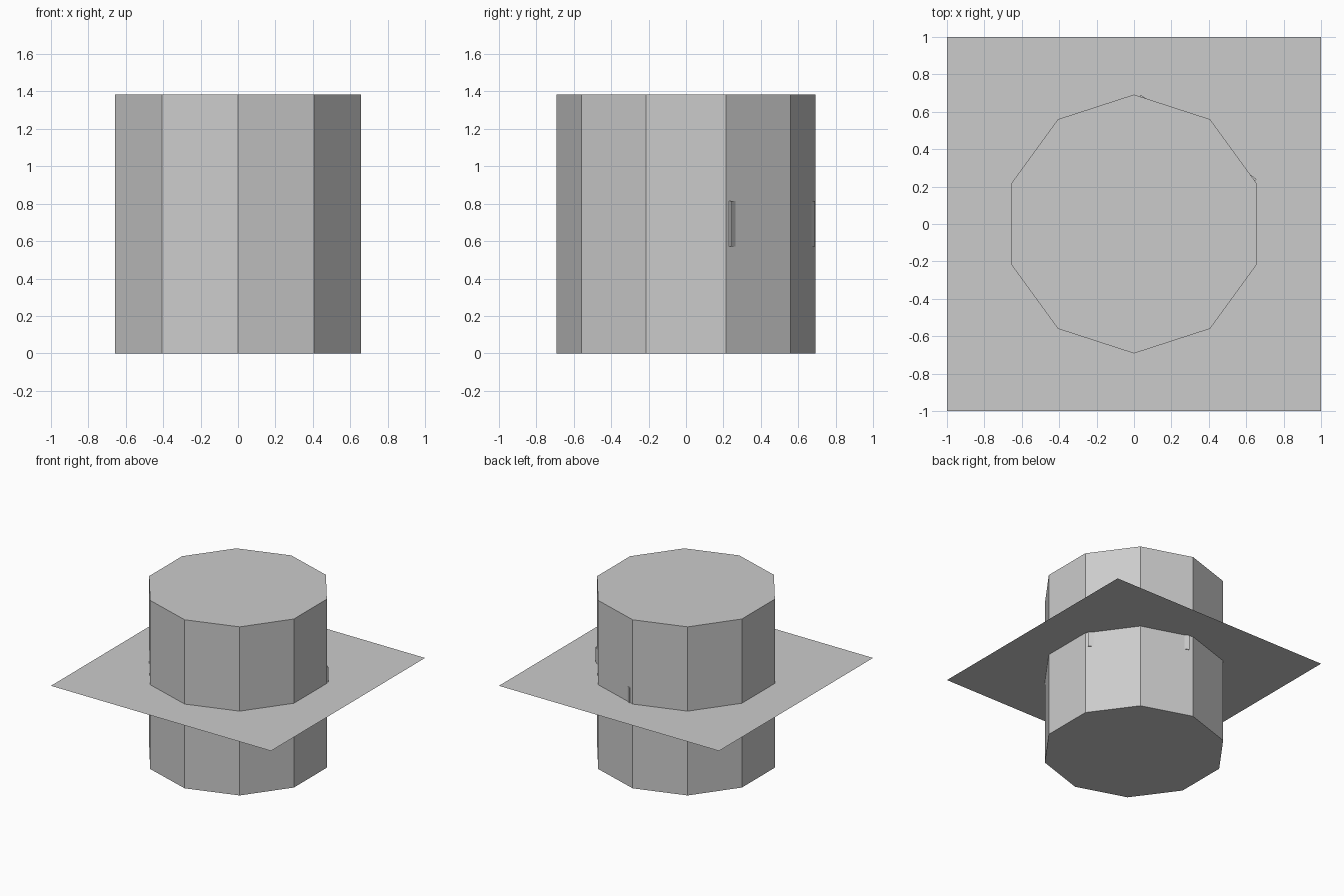
import bpy, bmesh, math

if "Cube" in bpy.data.objects:
    bpy.data.objects.remove(bpy.data.objects["Cube"])

grey = bpy.data.materials.new("light_grey")
grey.diffuse_color = (0.6, 0.6, 0.6, 1)
grey.use_nodes = True
grey.node_tree.nodes["Principled BSDF"].inputs["Base Color"].default_value = grey.diffuse_color


def prism(name, outline, z0, z1):
    """Extrude a counter-clockwise outline from z0 to z1; equal heights give a flat sheet."""
    bm = bmesh.new()
    face = bm.faces.new([bm.verts.new((x, y, z0)) for x, y in outline])
    if z1 > z0:
        top = bmesh.ops.extrude_face_region(bm, geom=[face], use_keep_orig=True)["geom"]
        verts = [v for v in top if isinstance(v, bmesh.types.BMVert)]
        bmesh.ops.translate(bm, verts=verts, vec=(0, 0, z1 - z0))
        bmesh.ops.recalc_face_normals(bm, faces=bm.faces)
    mesh = bpy.data.meshes.new(name)
    bm.to_mesh(mesh)
    bm.free()
    mesh.materials.append(grey)
    obj = bpy.data.objects.new(name, mesh)
    bpy.context.collection.objects.link(obj)
    return obj


RADIUS, HEIGHT, SIDES = 0.692, 1.385, 10

# ten-sided drum with a corner at the front and back
drum = [(RADIUS * math.sin(-2 * math.pi * i / SIDES), RADIUS * math.cos(2 * math.pi * i / SIDES))
        for i in range(SIDES)]
prism("drum", drum, 0, HEIGHT)

# flat square sheet through the middle
prism("sheet", [(-1, -1), (1, -1), (1, 1), (-1, 1)], HEIGHT / 2, HEIGHT / 2)

# slim upright fins breaking through two back-right walls
prism("right_fin", [(0.64, 0.225), (0.655, 0.24), (0.62, 0.266), (0.61, 0.25)], 0.57, 0.815)
prism("back_fin", [(0.025, 0.67), (0.06, 0.66), (0.07, 0.668), (0.035, 0.69)], 0.57, 0.815)
